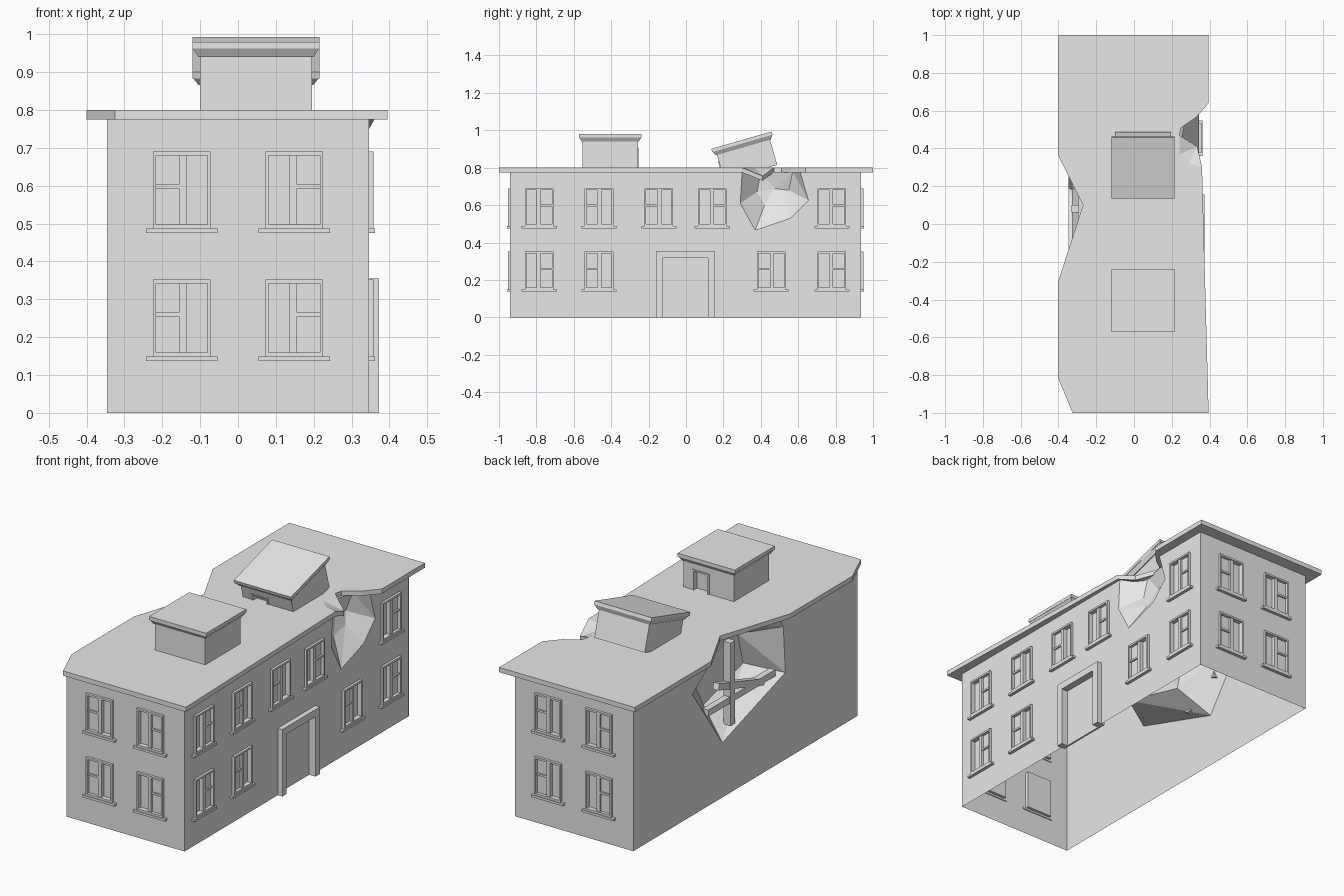
import bpy, bmesh, math
from mathutils import Matrix, Vector
from mathutils.geometry import tessellate_polygon

cube = bpy.data.objects.get("Cube")
if cube:
    bpy.data.objects.remove(cube, do_unlink=True)

grey = bpy.data.materials.new("plaster_grey")
grey.use_nodes = True
grey.diffuse_color = (0.8, 0.8, 0.8, 1)
grey.node_tree.nodes["Principled BSDF"].inputs["Base Color"].default_value = (0.8, 0.8, 0.8, 1)


def finish(bm, name):
    mesh = bpy.data.meshes.new(name)
    bm.to_mesh(mesh)
    bm.free()
    mesh.materials.append(grey)
    obj = bpy.data.objects.new(name, mesh)
    bpy.context.collection.objects.link(obj)
    return obj


def side(origin, across, out):
    """Frame of a wall: u runs across, v points out, z is up."""
    m = Matrix((across, out, (0, 0, 1))).transposed().to_4x4()
    m.translation = origin
    return m


def face(bm, m, pts):
    """One face in wall space, turned to look outwards."""
    f = bm.faces.new([bm.verts.new(m @ Vector(p)) for p in pts])
    f.normal_update()
    if f.normal.dot(m.to_3x3() @ Vector((0, 1, 0))) < 0:
        f.normal_flip()


def sheet(bm, m, loops):
    """Flat wall from an outline followed by its holes, as (u, z) points."""
    loops = [[Vector((u, z, 0)) for u, z in loop] for loop in loops]
    flat = [(p.x, 0, p.y) for loop in loops for p in loop]
    for tri in tessellate_polygon(loops):
        face(bm, m, [flat[i] for i in tri])


def box(bm, m, u0, u1, v0, v1, z0, z1):
    size = Matrix.Diagonal((u1 - u0, v1 - v0, z1 - z0, 1))
    mid = Matrix.Translation(((u0 + u1) / 2, (v0 + v1) / 2, (z0 + z1) / 2))
    bmesh.ops.create_cube(bm, size=1, matrix=m @ mid @ size)


def rect(u0, u1, z0, z1):
    return [(u0, z0), (u1, z0), (u1, z1), (u0, z1)]


HALF, TALL = 0.0765, 0.205   # window half width and height


def window(bm, m, u, z, s):
    """Casement: two stacked panes on one side, one tall pane on the other."""
    w = m @ Matrix.Translation((u, 0, z))

    def bar(a, b, v0, v1, z0, z1):
        box(bm, w, min(a * s, b * s), max(a * s, b * s), v0, v1, z0, z1)
    for e in (-1, 1):                                   # casing
        bar(e * HALF, e * 0.068, -0.02, 0.013, 0, TALL)
    bar(-0.068, 0.068, -0.02, 0.013, 0.195, TALL)
    bar(-0.068, 0.068, -0.02, 0.013, 0, 0.013)
    bar(-0.007, 0.013, -0.02, 0.008, 0.013, 0.195)      # mullion
    bar(-0.068, -0.007, -0.02, 0.006, 0.108, 0.118)     # transom
    bar(-0.068, -0.007, -0.02, -0.003, 0.013, 0.195)    # panes
    bar(0.013, 0.068, -0.02, -0.012, 0.013, 0.195)
    bar(-0.094, 0.094, -0.005, 0.017, -0.01, 0.002)     # sill


def crater(bm, m, rim, inner):
    """Facets from the rim on the wall to a smaller ring set inwards."""
    a = [(u, 0, z) for u, z in rim]
    b = [(u, -d, z) for u, z, d in inner]
    for i in range(len(a) - 1):
        face(bm, m, [a[i], a[i + 1], b[i]])
        face(bm, m, [a[i + 1], b[i + 1], b[i]])
    mid = sum((Vector(p) for p in b), Vector()) / len(b) - Vector((0, 0.02, 0))
    for i in range(len(b)):
        face(bm, m, [b[i], b[i - 1], mid])


# Wall frames
front = side((0, -0.94, 0), (1, 0, 0), (0, -1, 0))
right = side((0.345, 0, 0), (0, 1, 0), (1, 0, 0))
back = side((0, 0.935, 0), (-1, 0, 0), (0, 1, 0))
left = side((-0.346, 0, 0), (0, -1, 0), (-1, 0, 0))
TOP, LOW, HIGH = 0.778, 0.147, 0.485

# Windows: position, sill height, handedness
end_rows = [(e * 0.1485, z, -e) for e in (-1, 1) for z in (LOW, HIGH)]
right_rows = [(-0.785, HIGH, -1), (-0.465, HIGH, 1), (-0.145, HIGH, 1), (0.14, HIGH, -1),
              (0.78, HIGH, -1), (-0.785, LOW, -1), (-0.465, LOW, 1), (0.455, LOW, 1),
              (0.78, LOW, -1)]
for name, m, rows in (("front", front, end_rows), ("right", right, right_rows),
                      ("back", back, end_rows)):
    bm = bmesh.new()
    for u, z, s in rows:
        window(bm, m, u, z, s)
    finish(bm, name + "_windows")


def holes(rows):
    return [rect(u - HALF, u + HALF, z, z + TALL) for u, z, s in rows]


# Walls with window openings, a doorway and two broken patches
right_rim = [(0.61, TOP), (0.655, 0.625), (0.56, 0.53), (0.37, 0.465), (0.29, 0.61), (0.30, TOP)]
right_inner = [(0.57, TOP, 0.07), (0.55, 0.68, 0.1), (0.52, 0.62, 0.08),
               (0.42, 0.6, 0.08), (0.38, 0.67, 0.09), (0.4, TOP, 0.1)]
left_rim = [(0.28, TOP), (0.32, 0.71), (0.337, 0.46), (-0.19, 0.29),
            (-0.44, 0.64), (-0.315, 0.73), (-0.3, TOP)]
left_inner = [(0.12, TOP, 0.1), (0.18, 0.68, 0.17), (0.24, 0.5, 0.18), (-0.12, 0.42, 0.16),
              (-0.2, 0.6, 0.18), (-0.15, 0.72, 0.16), (-0.15, TOP, 0.1)]
door = [(-0.125, 0), (-0.125, 0.317), (0.117, 0.317), (0.117, 0)]

bm = bmesh.new()
end = rect(-0.346, 0.346, 0, TOP)
sheet(bm, front, [end] + holes(end_rows))
sheet(bm, back, [end] + holes(end_rows))
sheet(bm, right, [[(-0.94, 0)] + door + [(0.935, 0), (0.935, TOP)] + right_rim + [(-0.94, TOP)]]
      + holes(right_rows))
sheet(bm, left, [[(-0.935, 0), (0.94, 0), (0.94, TOP)] + left_rim + [(-0.935, TOP)]])
finish(bm, "walls")

bm = bmesh.new()
crater(bm, right, right_rim, right_inner)
finish(bm, "right_broken_patch")
bm = bmesh.new()
crater(bm, left, left_rim, left_inner)
finish(bm, "left_broken_patch")

# Exposed beams in the left broken patch
bm = bmesh.new()
box(bm, Matrix.Translation((-0.31, 0.08, 0)), -0.02, 0.02, -0.02, 0.02, 0.34, TOP)
for angle, z, half in ((0, 0.475, 0.28), (0.3, 0.52, 0.2)):
    tilt = Matrix.Translation((-0.31, 0, z)) @ Matrix.Rotation(angle, 4, 'X')
    box(bm, tilt, -0.017, 0.017, -half, half, -0.017, 0.017)
finish(bm, "broken_beams")

# Door surround and panel
bm = bmesh.new()
box(bm, right, -0.16, -0.125, -0.02, 0.027, 0, 0.355)
box(bm, right, 0.117, 0.155, -0.02, 0.027, 0, 0.355)
box(bm, right, -0.125, 0.117, -0.02, 0.027, 0.317, 0.355)
finish(bm, "door_surround")
bm = bmesh.new()
box(bm, right, -0.125, 0.117, -0.02, -0.01, 0, 0.317)
finish(bm, "door_panel")


def slab(name, pts, z0, z1):
    """Extruded outline; a third value on a point lowers it."""
    bm = bmesh.new()
    f = bm.faces.new([bm.verts.new((p[0], p[1], z0 - (p[2] if len(p) > 2 else 0))) for p in pts])
    ret = bmesh.ops.extrude_face_region(bm, geom=[f], use_keep_orig=True)
    moved = [g for g in ret["geom"] if isinstance(g, bmesh.types.BMVert)]
    bmesh.ops.translate(bm, verts=moved, vec=(0, 0, z1 - z0))
    bmesh.ops.triangulate(bm, faces=bm.faces[:])
    bmesh.ops.recalc_face_normals(bm, faces=bm.faces[:])
    finish(bm, name)


# Roof with broken edges and a sagging flap
crack = [(0.36, 0.3), (0.29, 0.32), (0.24, 0.37), (0.24, 0.47)]
slab("roof", [(-0.325, -1), (0.395, -1), (0.368, 0)] + crack +
     [(0.25, 0.51), (0.33, 0.565), (0.395, 0.64), (0.395, 1), (-0.4, 1), (-0.4, 0.36),
      (-0.27, 0.1), (-0.4, -0.3), (-0.4, -0.82)], 0.775, 0.8)
slab("roof_flap", crack + [(0.335, 0.41, 0.045)], 0.775, 0.8)


def hut(name, m):
    """Rooftop hut with a doorway and a flared cap."""
    r, h, d = 0.1475, 0.14, 0.1
    bm = bmesh.new()
    for i in range(4):
        w = m @ Matrix.Rotation(i * math.pi / 2, 4, 'Z') @ Matrix.Translation((0, r, 0))
        gap = [(0, 0), (0, d), (0.09, d), (0.09, 0)] if i == 0 else []
        sheet(bm, w, [[(-r, 0)] + gap + [(r, 0), (r, h), (-r, h)]])
        if gap:
            box(bm, w, 0, 0.09, -0.03, -0.025, 0, d)
            for u in (0, 0.09):
                box(bm, w, u - 0.005, u + 0.005, -0.03, 0.004, 0, d)
            box(bm, w, -0.005, 0.095, -0.03, 0.004, d, d + 0.008)
    finish(bm, name + "_walls")
    bm = bmesh.new()
    box(bm, m, -0.1675, 0.1675, -0.1675, 0.1675, 0.162, 0.18)
    flare = bmesh.ops.create_cone(
        bm, cap_ends=True, segments=4, radius1=0.152 * math.sqrt(2), radius2=0.166 * math.sqrt(2),
        depth=0.022, matrix=m @ Matrix.Translation((0, 0, 0.151)) @ Matrix.Rotation(math.pi / 4, 4, 'Z'))
    finish(bm, name + "_cap")


hut("front_hut", Matrix.Translation((0.0475, -0.405, 0.8)))
hut("tilted_hut", Matrix.Translation((0.0475, 0.346, 0.774))
    @ Matrix.Rotation(math.radians(16), 4, 'X') @ Matrix.Rotation(math.pi, 4, 'Z'))
